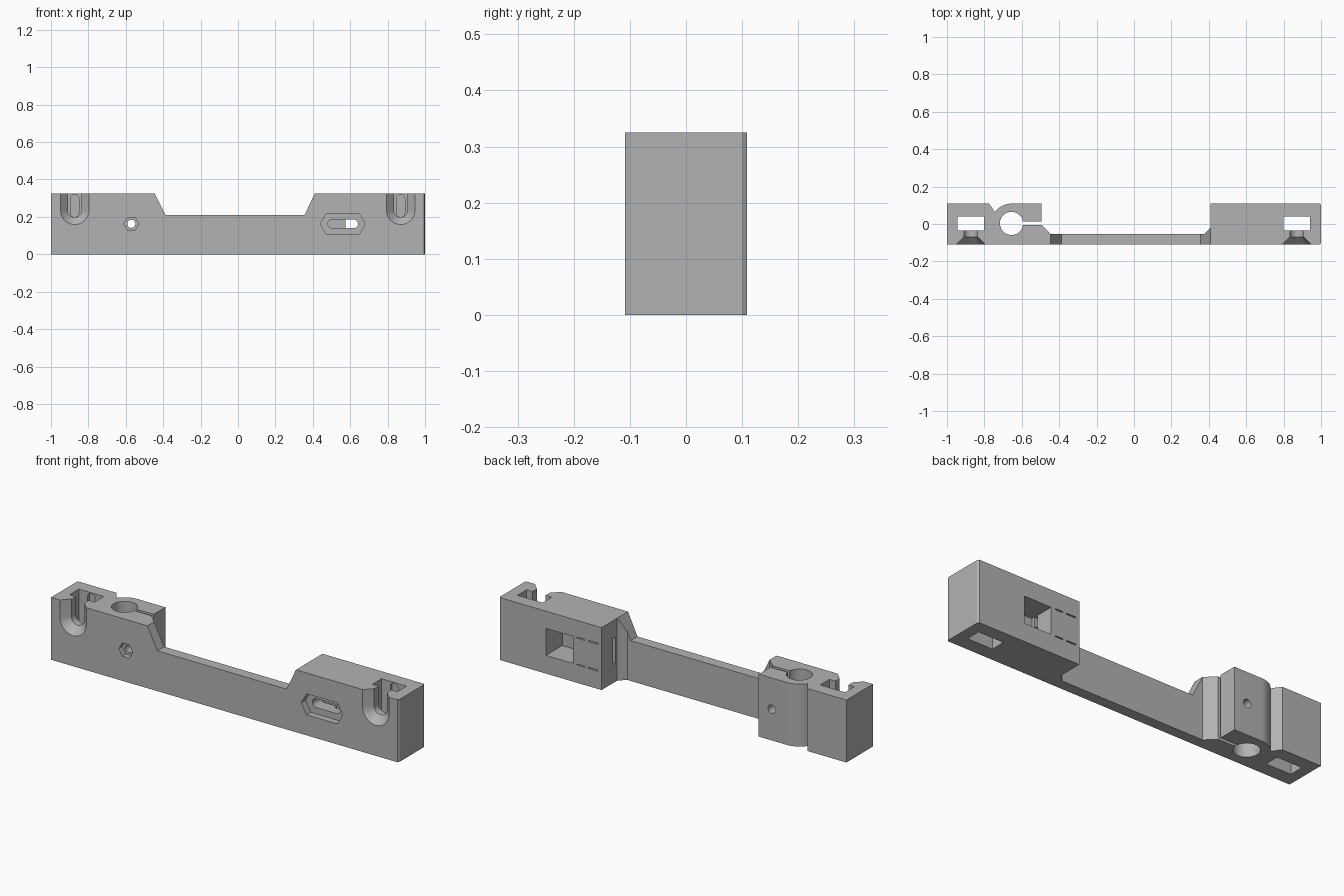
import bpy
import bmesh
from math import cos, sin, pi, radians

if "Cube" in bpy.data.objects:
    bpy.data.objects.remove(bpy.data.objects["Cube"], do_unlink=True)

HEIGHT = 0.325
HALF_DEPTH = 0.109

grey = bpy.data.materials.new("grey plastic")
grey.use_nodes = True
grey.diffuse_color = (0.45, 0.45, 0.45, 1)
grey.node_tree.nodes["Principled BSDF"].inputs["Base Color"].default_value = (0.45, 0.45, 0.45, 1)


def loft(name, axis, rings):
    """Solid through (position, outline) rings stacked along an axis."""
    bm = bmesh.new()
    place = {"x": lambda p, a, b: (p, a, b),
             "y": lambda p, a, b: (a, p, b),
             "z": lambda p, a, b: (a, b, p)}[axis]
    loops = [[bm.verts.new(place(pos, a, b)) for a, b in outline] for pos, outline in rings]
    n = len(loops[0])
    bm.faces.new(loops[0])
    bm.faces.new(loops[-1])
    for low, high in zip(loops, loops[1:]):
        for i in range(n):
            j = (i + 1) % n
            bm.faces.new((low[i], low[j], high[j], high[i]))
    bmesh.ops.recalc_face_normals(bm, faces=bm.faces)
    mesh = bpy.data.meshes.new(name)
    bm.to_mesh(mesh)
    bm.free()
    obj = bpy.data.objects.new(name, mesh)
    bpy.context.collection.objects.link(obj)
    return obj


def prism(name, axis, outline, low, high):
    return loft(name, axis, [(low, outline), (high, outline)])


def box_outline(a0, a1, b0, b1):
    return [(a0, b0), (a1, b0), (a1, b1), (a0, b1)]


def arc(cx, cy, r, start, end, steps):
    angles = [radians(start + (end - start) * i / steps) for i in range(steps + 1)]
    return [(cx + r * cos(t), cy + r * sin(t)) for t in angles]


def circle(cx, cy, r, sides):
    return arc(cx, cy, r, 0, 360, sides)[:-1]


def cut(cutter):
    cutter.hide_render = True
    mod = body.modifiers.new("cut", "BOOLEAN")
    mod.operation = "DIFFERENCE"
    mod.solver = "EXACT"
    mod.object = cutter
    bpy.context.view_layer.objects.active = body
    bpy.ops.object.modifier_apply(modifier=mod.name)
    bpy.data.objects.remove(cutter, do_unlink=True)


# Body: plan outline with the slit clamp on the left and the solid block on the right
D = HALF_DEPTH
clamp_x, jaw_x, beam_y = -0.655, -0.495, -0.053
plan = [(-1, -D), (0.994, -D), (1, -0.1), (1, 0.1), (0.994, D),
        (0.41, D), (0.41, -0.02), (0.375, beam_y), (-0.445, beam_y),
        (jaw_x, -0.005), (clamp_x, -0.005), (clamp_x, 0.013), (jaw_x, 0.013), (jaw_x, D)]
plan += arc(clamp_x, 0, D, 90, 144, 10)
plan += [(-0.775, D), (-1, D)]
body = prism("carriage_bracket", "z", plan, 0, HEIGHT)

# Lowered middle beam with sloped ends
cut(prism("beam_relief", "y", [(-0.388, 0.21), (0.356, 0.21), (0.457, 0.425), (-0.495, 0.425)],
          -0.2, 0.2))

# Rod bore in the clamp
cut(prism("rod_bore", "z", circle(clamp_x, 0.003, 0.062, 40), -0.1, 0.5))

# Screw-head wells with countersunk U slots, one at each end
for x in (-0.873, 0.87):
    cut(prism("head_well", "z", box_outline(x - 0.072, x + 0.072, -0.035, 0.041), -0.1, 0.5))

    def u_shape(r):
        return [(x - r, 0.45)] + arc(x, 0.235, r, 180, 360, 20) + [(x + r, 0.45)]

    cut(loft("countersunk_slot", "y",
             [(-0.12, u_shape(0.087)), (-0.07, u_shape(0.037)), (0.0, u_shape(0.037))]))
    stadium = arc(x, 0.22, 0.022, 180, 360, 10) + arc(x, 0.298, 0.022, 0, 180, 10)
    cut(prism("driver_groove", "y", stadium, 0.0, 0.055))

# Clamp bolt hole with a hexagonal recess in front
cut(prism("bolt_hole", "y", circle(-0.57, 0.163, 0.022, 20), -0.2, 0.2))
cut(prism("nut_recess", "y", circle(-0.57, 0.163, 0.04, 6), -0.2, -0.08))

# Belt window at the back and the thin belt slot leading to it
cut(prism("belt_window", "y", box_outline(0.575, 0.73, 0.095, 0.235), -0.025, 0.2))
cut(prism("belt_slot", "x", box_outline(-0.006, 0.014, 0.097, 0.233), 0.3, 0.6))
for z in (0.095, 0.235):
    for x0, x1 in ((0.43, 0.485), (0.505, 0.55)):
        cut(prism("slit", "y", box_outline(x0, x1, z - 0.003, z + 0.003), 0.005, 0.2))

# Tensioner slot with a long hexagonal recess in front
cut(prism("long_recess", "y",
          [(0.44, 0.162), (0.472, 0.107), (0.648, 0.107), (0.68, 0.162),
           (0.648, 0.216), (0.472, 0.216)], -0.2, -0.075))
slot = arc(0.503, 0.163, 0.023, 90, 270, 10) + arc(0.619, 0.163, 0.023, -90, 90, 10)
cut(prism("tension_slot", "y", slot, -0.2, 0.004))

# Finish
body.data.materials.clear()
body.data.materials.append(grey)
for poly in body.data.polygons:
    poly.material_index = 0
bpy.ops.object.select_all(action="DESELECT")
body.select_set(True)
bpy.context.view_layer.objects.active = body
bpy.ops.object.shade_smooth_by_angle(angle=radians(25))
